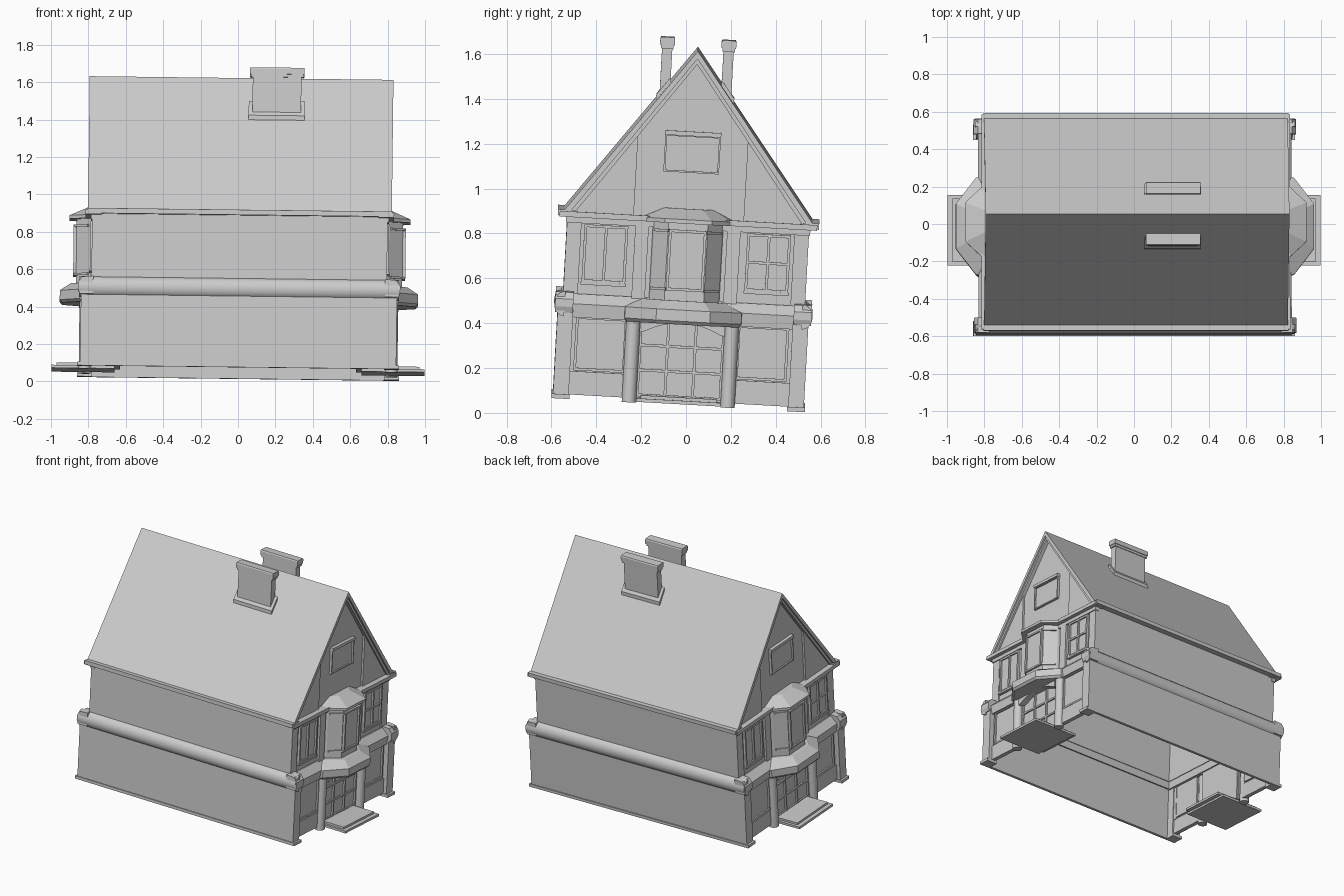
import bpy, bmesh, math
from mathutils import Matrix, Vector

old = bpy.data.objects.get("Cube")
if old:
    bpy.data.objects.remove(old, do_unlink=True)

grey = bpy.data.materials.new("plain grey")
grey.use_nodes = True
COLOUR = (0.6, 0.6, 0.6, 1)
grey.diffuse_color = COLOUR
grey.node_tree.nodes["Principled BSDF"].inputs["Base Color"].default_value = COLOUR

# The whole house leans slightly
LEAN = (Matrix.Translation((0, -0.035, 0.045)) @ Matrix.Rotation(math.radians(0.7), 4, 'Y')
        @ Matrix.Rotation(math.radians(-3.2), 4, 'X'))


def loft(name, rings, smooth=False):
    """Closed solid through rings of points that have equal counts."""
    bm = bmesh.new()
    loops = [[bm.verts.new(LEAN @ Vector(p)) for p in ring] for ring in rings]
    n = len(loops[0])
    bm.faces.new(loops[0])
    bm.faces.new(loops[-1])
    for a, b in zip(loops, loops[1:]):
        for i in range(n):
            j = (i + 1) % n
            bm.faces.new((a[i], a[j], b[j], b[i]))
    bmesh.ops.recalc_face_normals(bm, faces=bm.faces)
    mesh = bpy.data.meshes.new(name)
    bm.to_mesh(mesh)
    bm.free()
    mesh.materials.append(grey)
    obj = bpy.data.objects.new(name, mesh)
    bpy.context.collection.objects.link(obj)
    if smooth:
        bpy.ops.object.select_all(action='DESELECT')
        obj.select_set(True)
        bpy.context.view_layer.objects.active = obj
        bpy.ops.object.shade_smooth_by_angle(angle=math.radians(50))
    return obj


def along_x(name, profile, x0, x1, smooth=False):
    return loft(name, [[(x, y, z) for y, z in profile] for x in (x0, x1)], smooth)


def box(name, x0, x1, y0, y1, z0, z1):
    return along_x(name, [(y0, z0), (y1, z0), (y1, z1), (y0, z1)], x0, x1)


def bars(name, s, x, y0, y1, z0, z1, cols, rows, t=0.006):
    """Pane, outer frame and glazing bars on an end wall."""
    box(name + "_pane", s * (x - 0.02), s * x, y0, y1, z0, z1)
    for i in range(cols + 1):
        y = y0 + (y1 - y0) * i / cols
        box(name + "_upright", s * (x - 0.01), s * (x + 0.012), y - t, y + t, z0 - t, z1 + t)
    for i in range(rows + 1):
        z = z0 + (z1 - z0) * i / rows
        box(name + "_crossbar", s * (x - 0.01), s * (x + 0.01), y0, y1, z - t, z + t)


# Long walls, plinths, rounded ledges and gutters
for m, side in ((-1, "front"), (1, "back")):
    def long(part, y0, y1, z0, z1, half):
        box(side + "_" + part, -half, half, m * y0, m * y1, z0, z1)
    long("lower_wall", 0.545, 0.56, 0, 0.42, 0.84)
    long("plinth", 0.555, 0.566, 0, 0.02, 0.85)
    long("upper_wall", 0.525, 0.54, 0.42, 0.84, 0.782)
    long("gutter", 0.51, 0.583, 0.815, 0.842, 0.815)
    arc = [(m * (0.53 + 0.047 * math.cos(a)), 0.423 + 0.056 * math.sin(a))
           for a in (math.radians(-90 + 22.5 * k) for k in range(9))]
    along_x(side + "_ledge", arc, -0.855, 0.855, True)


# Roof and the trim under its edges
def chevron(name, y, z, apex, thick, length):
    along_x(name, [(-y, z), (0, apex), (y, z), (y - 0.02, z - 0.015),
                   (0, apex - thick), (-y + 0.02, z - 0.015)], -length, length)


chevron("roof", 0.553, 0.842, 1.58, 0.035, 0.812)
chevron("roof_trim", 0.54, 0.83, 1.55, 0.03, 0.8)

# Chimneys, each with a plate lying on the roof slope
for m, side in ((-1, "front"), (1, "back")):
    c = m * 0.137
    box(side + "_chimney", 0.06, 0.32, c - 0.023, c + 0.023, 1.33, 1.6)
    box(side + "_chimney_collar", 0.05, 0.33, c - 0.028, c + 0.028, 1.578, 1.597)
    cap = [(c - 0.033, 1.594), (c + 0.033, 1.594), (c + 0.033, 1.622),
           (c + 0.029, 1.629), (c - 0.029, 1.629), (c - 0.033, 1.622)]
    along_x(side + "_chimney_cap", cap, 0.045, 0.335)
    foot = [(m * 0.113, 1.39), (m * 0.113, 1.452), (m * 0.174, 1.372), (m * 0.174, 1.31)]
    along_x(side + "_chimney_foot", foot, 0.04, 0.34)


def plan(s, pts, z):
    """Symmetric plan outline from its half, listed from wall to middle."""
    return ([(s * x, y, z) for x, y in pts] + [(s * x, -y, z) for x, y in reversed(pts)])


# Both gable ends
for s, end in ((1, "left"), (-1, "right")):
    def part(name, x0, x1, *rest):
        box(end + "_" + name, s * x0, s * x1, *rest)

    # Entrance: step reaching indoors, door and arch
    part("step", 0.66, 0.998, -0.188, 0.188, 0.006, 0.022)
    part("step_top", 0.63, 0.97, -0.17, 0.17, 0.02, 0.036)
    bars(end + "_door", s, 0.80, -0.185, 0.185, 0.035, 0.37, 3, 3)
    arch = [(-0.19, 0.39), (-0.19, 0.315)]
    arch += [(0.17 * k / 4, 0.365 - 0.045 * (k / 4) ** 2) for k in range(-4, 5)]
    arch += [(0.19, 0.315), (0.19, 0.39)]
    along_x(end + "_door_arch", arch, s * 0.79, s * 0.845)

    # Canopy over the door, sloping up to the bay
    low = [(0.78, 0.255), (0.84, 0.25), (0.945, 0.115)]
    mid = [(0.78, 0.265), (0.85, 0.26), (0.958, 0.12)]
    top = [(0.78, 0.20), (0.80, 0.18), (0.90, 0.09)]
    loft(end + "_canopy", [plan(s, low, 0.36), plan(s, mid, 0.375),
                           plan(s, mid, 0.425), plan(s, top, 0.465)])

    # Sloped band between the storeys
    band = [(0.77, 0.365), (0.83, 0.365), (0.838, 0.425), (0.79, 0.47), (0.77, 0.47)]
    loft(end + "_band", [[(s * x, y, z) for x, z in band] for y in (-0.55, 0.55)])

    # Upper bay with angled sides, panes and hipped cap
    bay = [(0.77, 0.16), (0.80, 0.152), (0.872, 0.088)]
    loft(end + "_bay", [plan(s, bay, 0.45), plan(s, bay, 0.82)])
    bars(end + "_bay_window", s, 0.876, -0.078, 0.078, 0.515, 0.775, 1, 1)
    brim = [(0.74, 0.215), (0.81, 0.20), (0.912, 0.105)]
    crown = [(0.74, 0.12), (0.77, 0.11), (0.81, 0.06)]
    loft(end + "_bay_roof", [plan(s, brim, 0.81), plan(s, brim, 0.828), plan(s, crown, 0.875)])
    for m in (-1, 1):
        for z0, z1 in ((0.508, 0.52), (0.768, 0.78)):
            strip = [(0.80, 0.142), (0.87, 0.08), (0.883, 0.088), (0.813, 0.152)]
            loft(end + "_bay_rail", [[(s * x, m * y, z) for x, y in strip] for z in (z0, z1)])

    # Upper wall, cornice and attic gable with a slightly recessed middle
    part("upper_wall", 0.765, 0.782, -0.54, 0.54, 0.42, 0.83)
    part("cornice", 0.74, 0.825, -0.575, 0.575, 0.81, 0.835)
    part("frieze", 0.765, 0.797, -0.545, 0.545, 0.785, 0.811)
    middle = [(-0.25, 0.82), (0.25, 0.82), (0.25, 1.225), (0, 1.54), (-0.25, 1.225)]
    along_x(end + "_gable_middle", middle, s * 0.755, s * 0.773)
    bars(end + "_attic_window", s, 0.778, -0.12, 0.12, 1.04, 1.2, 1, 1, 0.004)
    part("attic_hood", 0.765, 0.797, -0.125, 0.125, 1.2, 1.22)

    for m in (-1, 1):
        def pair(name, x0, x1, y0, y1, z0, z1):
            part(name, x0, x1, m * y0, m * y1, z0, z1)
        wing = [(m * 0.245, 0.82), (m * 0.535, 0.82), (m * 0.245, 1.215)]
        along_x(end + "_gable_wing", wing, s * 0.755, s * 0.787)

        # Corner pilaster with foot and cap
        pair("pilaster", 0.78, 0.845, 0.49, 0.56, 0, 0.4)
        pair("pilaster_foot", 0.78, 0.86, 0.485, 0.566, 0, 0.02)
        cap = [(0.78, 0.385), (0.852, 0.385), (0.862, 0.41), (0.862, 0.445),
               (0.84, 0.475), (0.78, 0.48)]
        loft(end + "_pilaster_cap", [[(s * x, m * y, z) for x, z in cap] for y in (0.492, 0.572)])

        # Round column beside the door
        ring = [(0.82 + 0.032 * math.cos(k * math.pi / 6), 0.22 + 0.032 * math.sin(k * math.pi / 6))
                for k in range(12)]
        loft(end + "_column", [[(s * x, m * y, z) for x, y in ring] for z in (0, 0.39)], True)

        # Lower window over its panel, and upper window
        lo, hi = sorted((m * 0.252, m * 0.47))
        part("lower_panel", 0.79, 0.82, lo - 0.02, hi + 0.02, 0.02, 0.125)
        bars(end + "_lower_window", s, 0.808, lo, hi, 0.135, 0.365, 1, 1)
        pair("lower_window_side", 0.785, 0.802, 0.465, 0.495, 0.12, 0.38)
        lo, hi = sorted((m * 0.272, m * 0.455))
        bars(end + "_upper_window", s, 0.787, lo, hi, 0.53, 0.775, 2, 2 if m * s > 0 else 1)
        pair("upper_sill", 0.775, 0.803, 0.262, 0.465, 0.512, 0.525)
        pair("bay_pilaster", 0.775, 0.797, 0.175, 0.235, 0.46, 0.8)
        pair("upper_pilaster", 0.775, 0.79, 0.475, 0.54, 0.46, 0.8)
